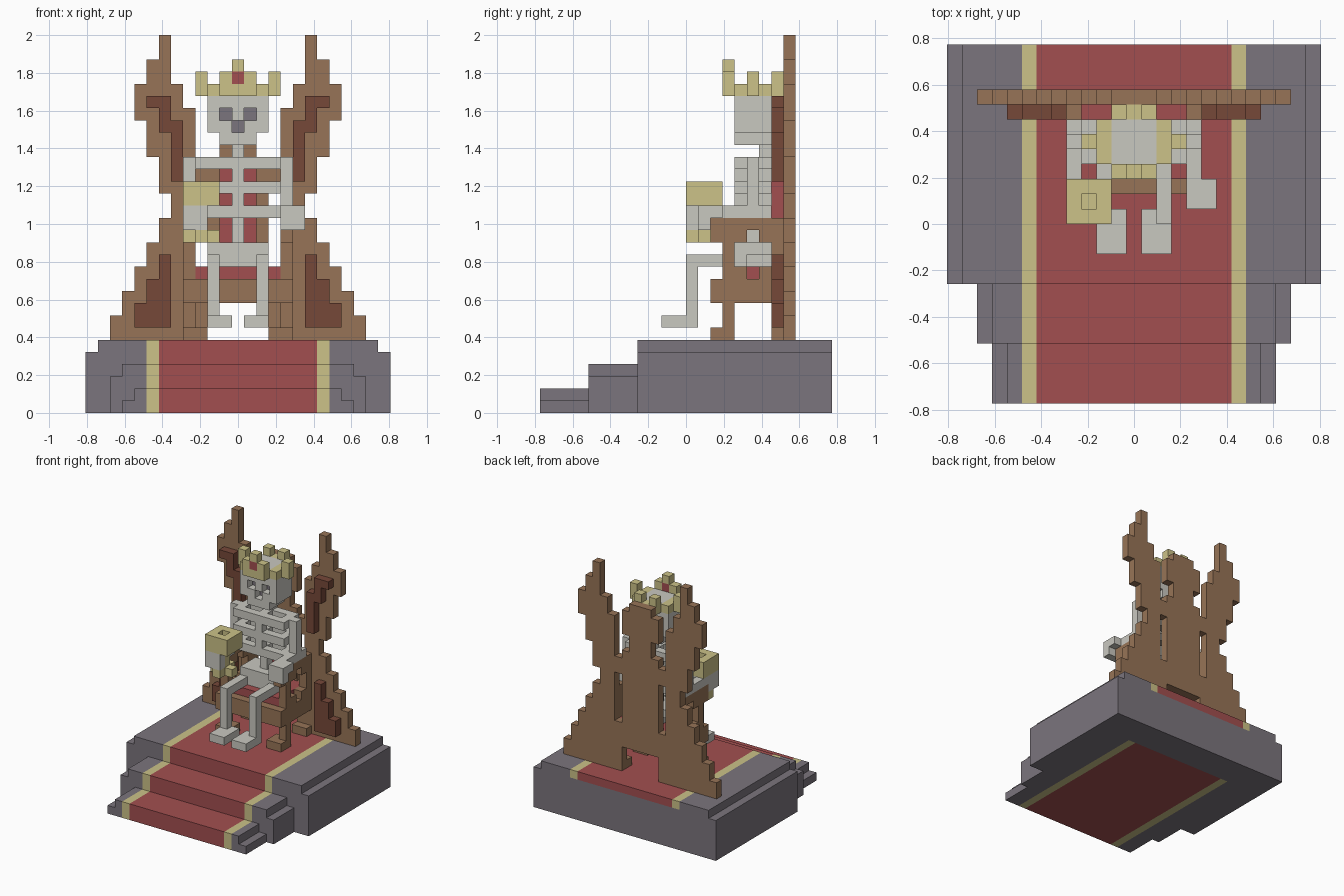
import bpy

if "Cube" in bpy.data.objects:
    bpy.data.objects.remove(bpy.data.objects["Cube"])

V = 2 / 31          # size of one block
grid = {}           # (x, y, z) -> (part, colour)

COLOURS = {
    "stone": (123, 117, 125), "red_cloth": (162, 79, 80), "gold": (204, 194, 136),
    "wood": (151, 116, 87), "dark_wood": (118, 72, 57), "bone": (201, 200, 192),
}


def linear(c):
    c /= 255
    return c / 12.92 if c <= 0.04045 else ((c + 0.055) / 1.055) ** 2.4


def box(part, colour, xs, ys, zs, mirror=False):
    """Fill blocks: xs are inclusive columns, ys and zs are edge to edge."""
    for x in range(xs[0], xs[1] + 1):
        for y in range(*ys):
            for z in range(*zs):
                for s in ((1, -1) if mirror else (1,)):
                    grid[(s * x, y, z)] = (part, colour)


def cut(xs, ys, zs, mirror=False):
    for x in range(xs[0], xs[1] + 1):
        for y in range(*ys):
            for z in range(*zs):
                for s in ((1, -1) if mirror else (1,)):
                    grid.pop((s * x, y, z), None)


# Stepped stone base, each tier with a narrower top layer
for half, ys, top in ((9, (-12, -8), 2), (10, (-8, -4), 4), (12, (-4, 12), 6)):
    box("stone_base", "stone", (-half, half), ys, (0, top - 1))
    box("stone_base", "stone", (1 - half, half - 1), ys, (top - 1, top))
    # Carpet running up the steps, with gold borders
    runs = [(ys, (0, top))] if top < 6 else [((-4, 8), (0, 5)), (ys, (5, 6))]
    for cy, cz in runs:
        box("carpet", "red_cloth", (-6, 6), cy, cz)
        box("carpet_border", "gold", (7, 7), cy, cz, True)

# Throne back: flared side boards (z0, z1, inner, outer column)
for z0, z1, a, b in ((6, 8, 3, 10), (8, 9, 3, 9), (9, 10, 0, 9), (10, 12, 0, 8),
                     (12, 14, 4, 7), (14, 16, 4, 6), (16, 18, 4, 5), (18, 20, 0, 6),
                     (20, 21, 4, 6), (21, 24, 4, 7), (24, 25, 4, 8), (25, 27, 5, 8),
                     (27, 29, 6, 7), (29, 31, 6, 6)):
    box("throne_back", "wood", (a, b), (8, 9), (z0, z1), True)
# Throne back: centre board
for z0, z1, half in ((12, 21, 2), (21, 23, 1), (23, 26, 2), (26, 27, 1)):
    box("throne_back", "wood", (-half, half), (8, 9), (z0, z1))

# Dark inlays on the side boards
for z0, z1, a, b in ((7, 9, 6, 8), (9, 11, 6, 7), (11, 13, 6, 6),
                     (19, 23, 5, 5), (23, 24, 5, 6), (24, 25, 6, 6), (25, 26, 6, 7)):
    box("back_inlay", "dark_wood", (a, b), (7, 8), (z0, z1), True)

# Seat, legs, pierced arm panels
box("seat", "wood", (-4, 4), (2, 8), (9, 11))
box("throne_leg", "wood", (3, 4), (2, 4), (6, 7), True)
box("throne_leg", "wood", (4, 4), (3, 4), (7, 9), True)
box("throne_leg", "wood", (3, 4), (7, 8), (6, 7), True)
box("throne_arm", "wood", (4, 4), (3, 8), (11, 14), True)
box("throne_arm", "wood", (4, 4), (2, 8), (14, 16), True)
cut((4, 4), (5, 6), (11, 15), True)
cut((4, 4), (4, 7), (12, 14), True)

# Cushions
box("seat_cushion", "red_cloth", (-3, 3), (3, 8), (11, 12))
box("back_cushion", "red_cloth", (-1, 1), (7, 8), (12, 20))

# Pelvis, spine and breastbone
box("pelvis", "bone", (-1, 1), (4, 7), (12, 13))
box("pelvis", "bone", (-2, 2), (4, 7), (13, 14))
box("spine", "bone", (0, 0), (5, 6), (14, 16))
box("spine", "bone", (0, 0), (6, 7), (15, 22))
box("breastbone", "bone", (0, 0), (4, 5), (16, 21))

# Rib hoops
for z in (16, 18, 20):
    box("ribs", "bone", (-3, 3), (4, 7), (z, z + 1))
    cut((1, 2), (5, 6), (z, z + 1), True)

# Legs and feet
box("thigh", "bone", (2, 2), (0, 5), (12, 13), True)
box("shin", "bone", (2, 2), (0, 1), (7, 12), True)
box("foot", "bone", (1, 2), (-2, 1), (7, 8), True)

# Arms and hands
box("upper_arm", "bone", (4, 4), (5, 6), (17, 21), True)
box("forearm", "bone", (4, 4), (3, 7), (16, 17), True)
box("resting_hand", "bone", (4, 5), (1, 3), (16, 17))
box("resting_hand", "bone", (4, 5), (1, 2), (15, 16))
box("gripping_hand", "bone", (-4, -3), (0, 2), (15, 17))
box("gripping_hand", "bone", (-4, -3), (2, 3), (16, 17))

# Goblet
box("goblet", "gold", (-3, -3), (1, 2), (14, 17))
box("goblet", "gold", (-4, -2), (1, 2), (14, 15))
box("goblet", "gold", (-3, -3), (0, 3), (14, 15))
box("goblet", "gold", (-4, -2), (0, 3), (17, 19))
cut((-3, -3), (1, 2), (18, 19))

# Skull with sunken eyes and nose
box("skull", "bone", (-1, 1), (4, 7), (22, 23))
box("skull", "bone", (-2, 2), (4, 7), (23, 26))
box("skull", "bone", (-1, 1), (4, 7), (26, 27))
cut((1, 1), (4, 5), (24, 25), True)
cut((0, 0), (4, 5), (23, 24))
box("eye_socket", "stone", (1, 1), (5, 6), (24, 25), True)
box("nose_hole", "stone", (0, 0), (5, 6), (23, 24))

# Crown with points and a gem
box("crown", "gold", (2, 2), (4, 7), (26, 27), True)
box("crown", "gold", (-1, 1), (3, 4), (26, 28))
box("crown", "gold", (-1, 1), (7, 8), (26, 27))
box("crown", "gold", (1, 1), (7, 8), (27, 28), True)
box("crown", "gold", (3, 3), (5, 6), (26, 28), True)
box("crown", "gold", (0, 0), (3, 4), (28, 29))
box("crown_gem", "red_cloth", (0, 0), (3, 4), (27, 28))

# Materials
mats = {}
for name, rgb in COLOURS.items():
    mats[name] = bpy.data.materials.new(name)
    mats[name].diffuse_color = [linear(c) for c in rgb] + [1]

# Turn each part into a mesh of its exposed block faces
parts = {}
for cell, (part, colour) in grid.items():
    parts.setdefault((part, colour), []).append(cell)
for (part, colour), cells in parts.items():
    verts, faces = {}, []
    for cell in cells:
        for axis in range(3):
            for side in (0, 1):
                near = list(cell)
                near[axis] += 2 * side - 1
                if tuple(near) in grid:
                    continue
                quad = []
                for du, dv in ((0, 0), (1, 0), (1, 1), (0, 1)):
                    p = list(cell)
                    p[axis] += side
                    p[(axis + 1) % 3] += du
                    p[(axis + 2) % 3] += dv
                    quad.append(verts.setdefault(tuple(p), len(verts)))
                faces.append(quad if side else quad[::-1])
    mesh = bpy.data.meshes.new(part)
    mesh.from_pydata([((x - 0.5) * V, y * V, z * V) for x, y, z in verts], [], faces)
    mesh.materials.append(mats[colour])
    bpy.context.collection.objects.link(bpy.data.objects.new(part, mesh))

for m in bpy.data.materials:
    if m.users and not m.is_grease_pencil:
        m.use_nodes = True
        m.node_tree.nodes["Principled BSDF"].inputs["Base Color"].default_value = m.diffuse_color
